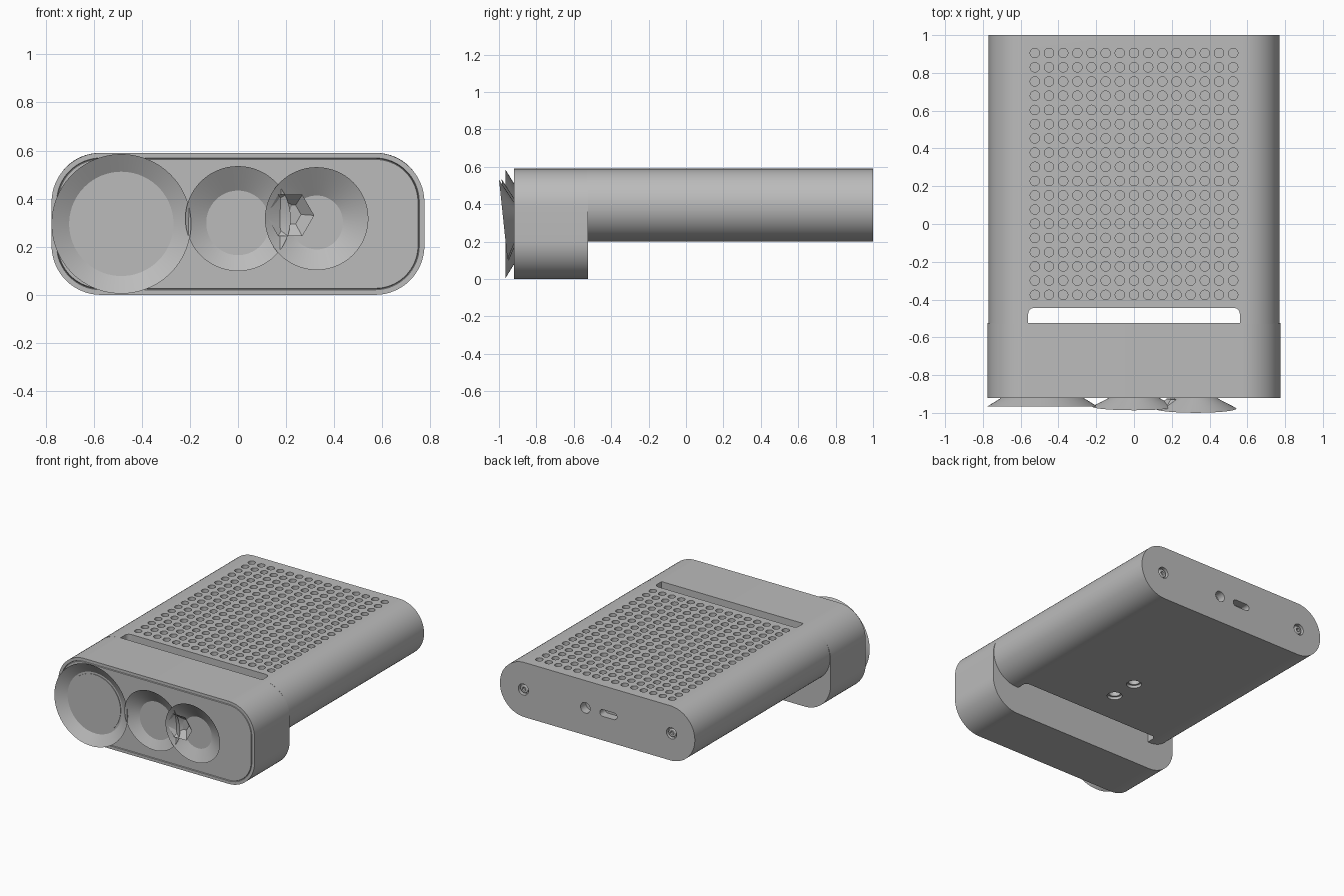
import bpy, bmesh
from math import radians, sin, cos, pi
from mathutils import Matrix, Vector

cube = bpy.data.objects.get("Cube")
if cube:
    bpy.data.objects.remove(cube, do_unlink=True)

grey = bpy.data.materials.new("plain grey")
grey.use_nodes = True
tone = (0.5, 0.5, 0.5, 1)
grey.diffuse_color = tone
grey.node_tree.nodes["Principled BSDF"].inputs["Base Color"].default_value = tone


def place(x, y, z, tilt=90):
    """Local z points to the front at tilt 90, up at 0, to the back at -90."""
    return Matrix.Translation((x, y, z)) @ Matrix.Rotation(radians(tilt), 4, 'X')


def add_prism(bm, half_w, half_h, radius, depth, matrix, seg=12):
    """Rounded rectangle extruded along local z; returns the far cap."""
    pts = []
    for q, (sx, sy) in enumerate([(1, 1), (-1, 1), (-1, -1), (1, -1)]):
        for i in range(seg + 1):
            a = (q + i / seg) * pi / 2
            pts.append((sx * (half_w - radius) + radius * cos(a),
                        sy * (half_h - radius) + radius * sin(a)))
    near, far = ([bm.verts.new(matrix @ Vector((x, y, h))) for x, y in pts]
                 for h in (0, depth))
    n = len(pts)
    for i in range(n):
        j = (i + 1) % n
        bm.faces.new((near[i], near[j], far[j], far[i]))
    bm.faces.new(near[::-1])
    return bm.faces.new(far)


def add_cylinder(bm, radius, depth, matrix, seg=24):
    """Cylinder that starts at the origin and runs along local z."""
    bmesh.ops.create_cone(bm, cap_ends=True, segments=seg, radius1=radius,
                          radius2=radius, depth=depth,
                          matrix=matrix @ Matrix.Translation((0, 0, depth / 2)))


def finish(name, bm, smooth=True):
    bmesh.ops.remove_doubles(bm, verts=bm.verts, dist=1e-5)
    bmesh.ops.recalc_face_normals(bm, faces=bm.faces)
    mesh = bpy.data.meshes.new(name)
    bm.to_mesh(mesh)
    bm.free()
    mesh.materials.append(grey)
    ob = bpy.data.objects.new(name, mesh)
    bpy.context.collection.objects.link(ob)
    if smooth:
        shade(ob)
    return ob


def shade(ob):
    bpy.ops.object.select_all(action='DESELECT')
    ob.select_set(True)
    bpy.context.view_layer.objects.active = ob
    bpy.ops.object.shade_smooth_by_angle(angle=radians(30))


def lathe(name, profile, matrix, seg=64, smooth=True):
    """Spin (radius, height) points around local z."""
    bm = bmesh.new()
    verts = [bm.verts.new((r, 0, h)) for r, h in profile]
    edges = [bm.edges.new(pair) for pair in zip(verts, verts[1:])]
    bmesh.ops.spin(bm, geom=verts + edges, cent=(0, 0, 0), axis=(0, 0, 1),
                   angle=2 * pi, steps=seg, use_merge=True)
    bm.transform(matrix)
    return finish(name, bm, smooth)


# Main body: a long pill-shaped case
bm = bmesh.new()
add_prism(bm, 0.77, 0.195, 0.1949, 1.53, place(0, 1, 0.395), 16)
body = finish("body", bm, False)

# Cutters: vent grid, through slot, rear ports, mounting holes
bm = bmesh.new()
for col in range(15):
    for row in range(18):
        add_cylinder(bm, 0.025, 0.1,
                     place(-0.525 + 0.075 * col, -0.375 + 0.0753 * row, 0.56, 0), 20)
add_prism(bm, 0.56, 0.0775, 0.03, 1, place(0, -0.5225, 0, 0), 6)
for x in (-0.585, 0.585):
    add_cylinder(bm, 0.04, 0.2, place(x, 0.97, 0.395, -90))
add_cylinder(bm, 0.038, 0.2, place(0.095, 0.94, 0.395, -90))
add_prism(bm, 0.068, 0.024, 0.0239, 0.2, place(-0.087, 0.94, 0.395, -90), 8)
for y in (-0.2, 0):
    add_cylinder(bm, 0.05, 0.2, place(0, y, 0.06, 0))
cutter = finish("body_cutter", bm, False)
cutter.hide_render = True

cut = body.modifiers.new("openings", 'BOOLEAN')
cut.operation = 'DIFFERENCE'
cut.solver = 'EXACT'
cut.object = cutter
bpy.context.view_layer.objects.active = body
bpy.ops.object.modifier_apply(modifier=cut.name)
bpy.data.objects.remove(cutter, do_unlink=True)
shade(body)

# Sensor head with a fine seam around the front panel
bm = bmesh.new()
front = add_prism(bm, 0.775, 0.295, 0.205, 0.395, place(0, -0.525, 0.295), 16)
bm.normal_update()
for thickness, depth in [(0.021, 0), (0.003, -0.008), (0.003, 0.008)]:
    bmesh.ops.inset_region(bm, faces=[front], thickness=thickness, depth=depth)
finish("sensor_head", bm)

# Large lens: flared rim and flat glass
lathe("large_lens_rim", [(0.29, 0.045), (0.212, -0.003)],
      place(-0.485, -0.92, 0.295), 96)
lathe("large_lens_glass", [(0, 0.004), (0.204, 0.004), (0.204, -0.002)],
      place(-0.485, -0.92, 0.295), 96)

# Two smaller flared rims, leaning forward at the top
for name, x, y, r, tilt in [("middle_lens_rim", 0, -0.967, 0.219, 95),
                            ("side_lens_rim", 0.327, -0.977, 0.215, 96)]:
    lathe(name, [(r, 0), (r - 0.175, -0.093)], place(x, y, 0.317, tilt))

# Small faceted emitter between the rims
lathe("small_emitter", [(0.1, 0), (0.045, -0.045), (0, -0.045)],
      place(0.217, -0.97, 0.33, 95), 6, False)

# Rear screws and threaded collars in the mounting holes
for side, x in (("left", 0.585), ("right", -0.585)):
    lathe(side + "_rear_screw",
          [(0.03, 0), (0.03, 0.02), (0.024, 0.024), (0.013, 0.024), (0.013, 0.008), (0, 0.008)],
          place(x, 0.968, 0.395, -90), 24)
for name, y in (("front_mount_collar", -0.2), ("rear_mount_collar", 0)):
    lathe(name, [(0.052, 0.02), (0.038, 0.02), (0.038, 0.05)],
          place(0, y, 0.2, 0), 24)
